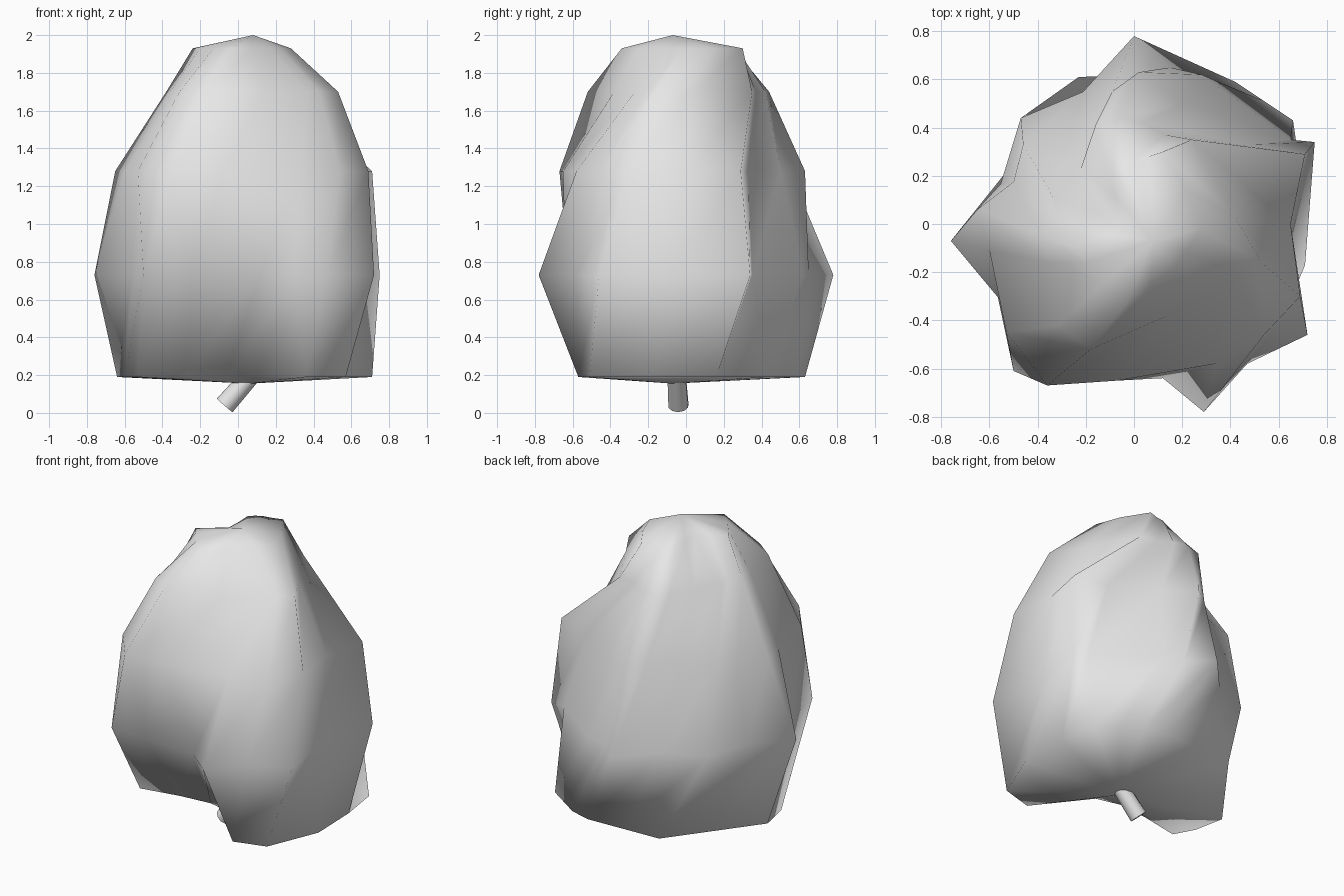
import bpy, bmesh
from math import pi
from mathutils import Vector

cube = bpy.data.objects.get("Cube")
if cube:
    bpy.data.objects.remove(cube, do_unlink=True)


def make_material(name, colour):
    mat = bpy.data.materials.new(name)
    mat.use_nodes = True
    mat.diffuse_color = colour
    mat.node_tree.nodes["Principled BSDF"].inputs["Base Color"].default_value = colour
    return mat


def make_object(name, bm, mat, angle):
    bmesh.ops.recalc_face_normals(bm, faces=bm.faces[:])
    mesh = bpy.data.meshes.new(name)
    bm.to_mesh(mesh)
    bm.free()
    mesh.materials.append(mat)
    obj = bpy.data.objects.new(name, mesh)
    bpy.context.collection.objects.link(obj)
    bpy.ops.object.select_all(action="DESELECT")
    obj.select_set(True)
    bpy.context.view_layer.objects.active = obj
    bpy.ops.object.shade_smooth_by_angle(angle=angle)
    return obj


grey = make_material("pale grey", (0.8, 0.8, 0.8, 1))

# Heights of the rings, and how far the folds between ribs sink at each one
levels = (0.19, 0.73, 1.28, 1.70, 1.93)
sink = (1.0, 0.9, 0.9, 0.9, 0.95)

# Each rib is a path from rim to crown; the flag puts a fold after it
ribs = [
    (False, [(.70, .16), (.75, .34), (.71, .29), (.24, .35), (.12, .3)]),
    (False, [(.66, .43), (.65, .35), (.48, .33), (.13, .37), (.06, .28)]),
    (False, [(.54, .51), (.28, .62), (.2, .5), (.04, .42), (.0, .27)]),
    (False, [(.42, .59), (.15, .65), (.02, .63), (-.06, .44), (-.04, .25)]),
    (True, [(.28, .63), (0, .78), (-.09, .55), (-.16, .41), (-.08, .22)]),
    (True, [(-.23, .61), (-.47, .44), (-.46, .33), (-.33, .1), (-.08, .02)]),
    (False, [(-.64, .06), (-.76, -.07), (-.65, .06), (-.38, -.05), (-.24, -.1)]),
    (False, [(-.6, -.14), (-.56, -.31), (-.6, -.11), (-.36, -.16), (-.2, -.16)]),
    (False, [(-.53, -.27), (-.5, -.61), (-.53, -.45), (-.31, -.42), (-.13, -.25)]),
    (False, [(-.27, -.22), (-.25, -.62), (-.36, -.67), (-.18, -.52), (-.04, -.34)]),
    (False, [(-.06, -.2), (.12, -.64), (-.07, -.65), (.14, -.38), (.07, -.25)]),
    (False, [(.1, -.24), (.29, -.78), (.34, -.58), (.37, -.27), (.17, -.18)]),
    (False, [(.36, -.57), (.47, -.58), (.54, -.46), (.43, -.21), (.22, -.11)]),
    (False, [(.57, -.51), (.72, -.46), (.69, -.3), (.53, -.16), (.28, -.02)]),
    (False, [(.71, -.17), (.65, -.07), (.65, .0), (.42, .03), (.22, .14)]),
]

# Insert the sunken folds between neighbouring ribs
columns = []
for i, (fold, path) in enumerate(ribs):
    here = [Vector(p) for p in path]
    after = [Vector(p) for p in ribs[(i + 1) % len(ribs)][1]]
    columns.append(here)
    if fold:
        columns.append([(a + b) / 2 * k for a, b, k in zip(here, after, sink)])
count = len(columns)

# Folded body: rings bridged by quads, closed by a crown and a shallow base
bm = bmesh.new()
rings = [[bm.verts.new((c[k].x, c[k].y, z)) for c in columns]
         for k, z in enumerate(levels)]
crown = bm.verts.new((.08, -.07, 2))
base = bm.verts.new((.06, -.07, .155))
for i in range(count):
    j = (i + 1) % count
    for low, high in zip(rings, rings[1:]):
        bm.faces.new((low[i], low[j], high[j], high[i]))
    bm.faces.new((rings[-1][i], rings[-1][j], crown))
    bm.faces.new((rings[0][j], rings[0][i], base))
make_object("folded_body", bm, grey, pi)

# Short tilted stem below the base
foot, top = Vector((-.07, -.04, .04)), Vector((.07, -.05, .2))
axis = top - foot
bm = bmesh.new()
bmesh.ops.create_cone(bm, cap_ends=True, segments=10, radius1=.055,
                      radius2=.05, depth=axis.length)
turn = axis.to_track_quat("Z", "Y")
for v in bm.verts:
    v.co = turn @ v.co + (foot + top) / 2
make_object("stem", bm, grey, 0.8)
